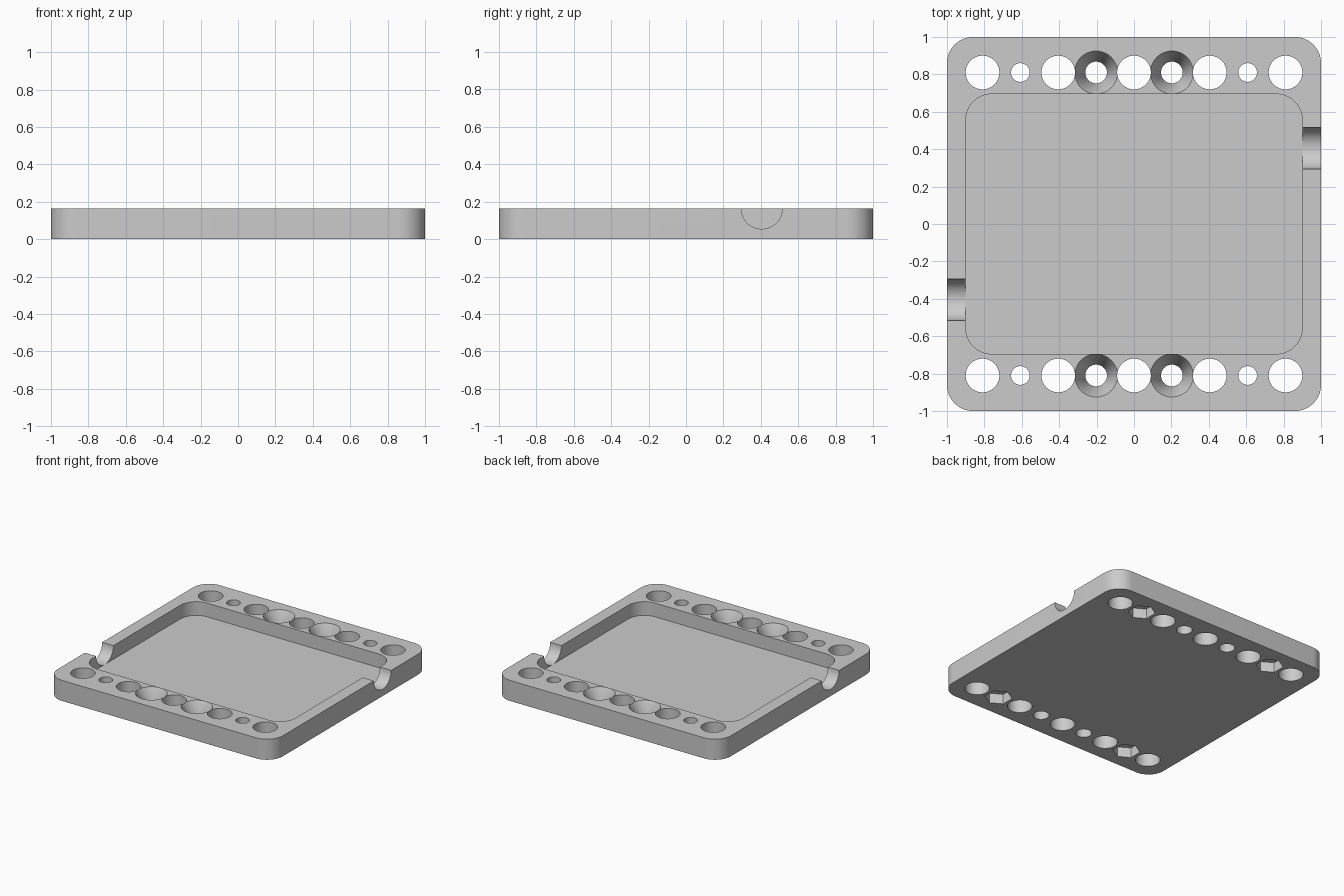
import bpy
import bmesh
import math

cube = bpy.data.objects.get("Cube")
if cube:
    bpy.data.objects.remove(cube, do_unlink=True)

HEIGHT = 0.165
FLOOR = 0.055
ROW_Y = 0.81
PITCH = 0.2025
OVER = 0.02  # how far cutters poke past the surface

grey = bpy.data.materials.new("plain_grey")
grey.use_nodes = True
colour = (0.6, 0.6, 0.6, 1)
grey.diffuse_color = colour
grey.node_tree.nodes["Principled BSDF"].inputs["Base Color"].default_value = colour


def new_object(name, bm):
    bmesh.ops.recalc_face_normals(bm, faces=bm.faces)
    mesh = bpy.data.meshes.new(name)
    bm.to_mesh(mesh)
    bm.free()
    mesh.materials.append(grey)
    obj = bpy.data.objects.new(name, mesh)
    bpy.context.collection.objects.link(obj)
    return obj


def rounded_slab(name, half_x, half_y, radius, z0, z1, steps=12):
    """Rounded rectangle extruded from z0 to z1."""
    bm = bmesh.new()
    ring = []
    for quarter, (sx, sy) in enumerate([(1, 1), (-1, 1), (-1, -1), (1, -1)]):
        for i in range(steps + 1):
            a = (quarter + i / steps) * math.pi / 2
            ring.append(bm.verts.new((sx * (half_x - radius) + radius * math.cos(a),
                                      sy * (half_y - radius) + radius * math.sin(a), z0)))
    face = bm.faces.new(ring)
    out = bmesh.ops.extrude_face_region(bm, geom=[face])
    for v in out["geom"]:
        if isinstance(v, bmesh.types.BMVert):
            v.co.z = z1
    return new_object(name, bm)


def drill(name, x, y, r_bottom, r_top, z0, z1, sides=48):
    """Vertical cylinder, cone or prism cutter."""
    bm = bmesh.new()
    bmesh.ops.create_cone(bm, cap_ends=True, segments=sides, radius1=r_bottom,
                          radius2=r_top, depth=z1 - z0)
    bmesh.ops.translate(bm, verts=bm.verts, vec=(x, y, (z0 + z1) / 2))
    return new_object(name, bm)


def cut(target, cutter):
    mod = target.modifiers.new("cut", "BOOLEAN")
    mod.operation = "DIFFERENCE"
    mod.solver = "EXACT"
    mod.object = cutter
    bpy.context.view_layer.objects.active = target
    bpy.ops.object.modifier_apply(modifier=mod.name)
    bpy.data.objects.remove(cutter, do_unlink=True)


# Body with its shallow tray
plate = rounded_slab("base_plate", 1, 1, 0.14, 0, HEIGHT)
cut(plate, rounded_slab("tray_cutter", 0.9, 0.695, 0.14, FLOOR, HEIGHT + OVER))

# Half-round cable notches through opposite side walls
for side in (-1, 1):
    notch = drill("notch_cutter", 0, 0, 0.11, 0.11, -0.06, 0.06, 64)
    notch.rotation_euler.y = math.pi / 2
    notch.location = (side * 0.955, side * 0.405, HEIGHT)
    bpy.context.view_layer.update()
    cut(plate, notch)

# Hole rows: wide holes, countersunk screw holes and nut traps
for y in (-ROW_Y, ROW_Y):
    for i in range(-4, 5):
        x = i * PITCH
        if i % 2 == 0:
            cut(plate, drill("wide_cutter", x, y, 0.09, 0.09, -OVER, HEIGHT + OVER))
        elif abs(i) == 1:
            cut(plate, drill("screw_cutter", x, y, 0.058, 0.058, -OVER, HEIGHT + OVER))
            cut(plate, drill("sink_cutter", x, y, 0.058, 0.115, 0.055, HEIGHT + 0.0001))
        else:
            cut(plate, drill("pin_cutter", x, y, 0.05, 0.05, -OVER, HEIGHT + OVER))
            cut(plate, drill("nut_cutter", x, y, 0.1, 0.1, -OVER, 0.08, 6))

bpy.ops.object.select_all(action="DESELECT")
plate.select_set(True)
bpy.context.view_layer.objects.active = plate
bpy.ops.object.shade_smooth_by_angle(angle=math.radians(30))
